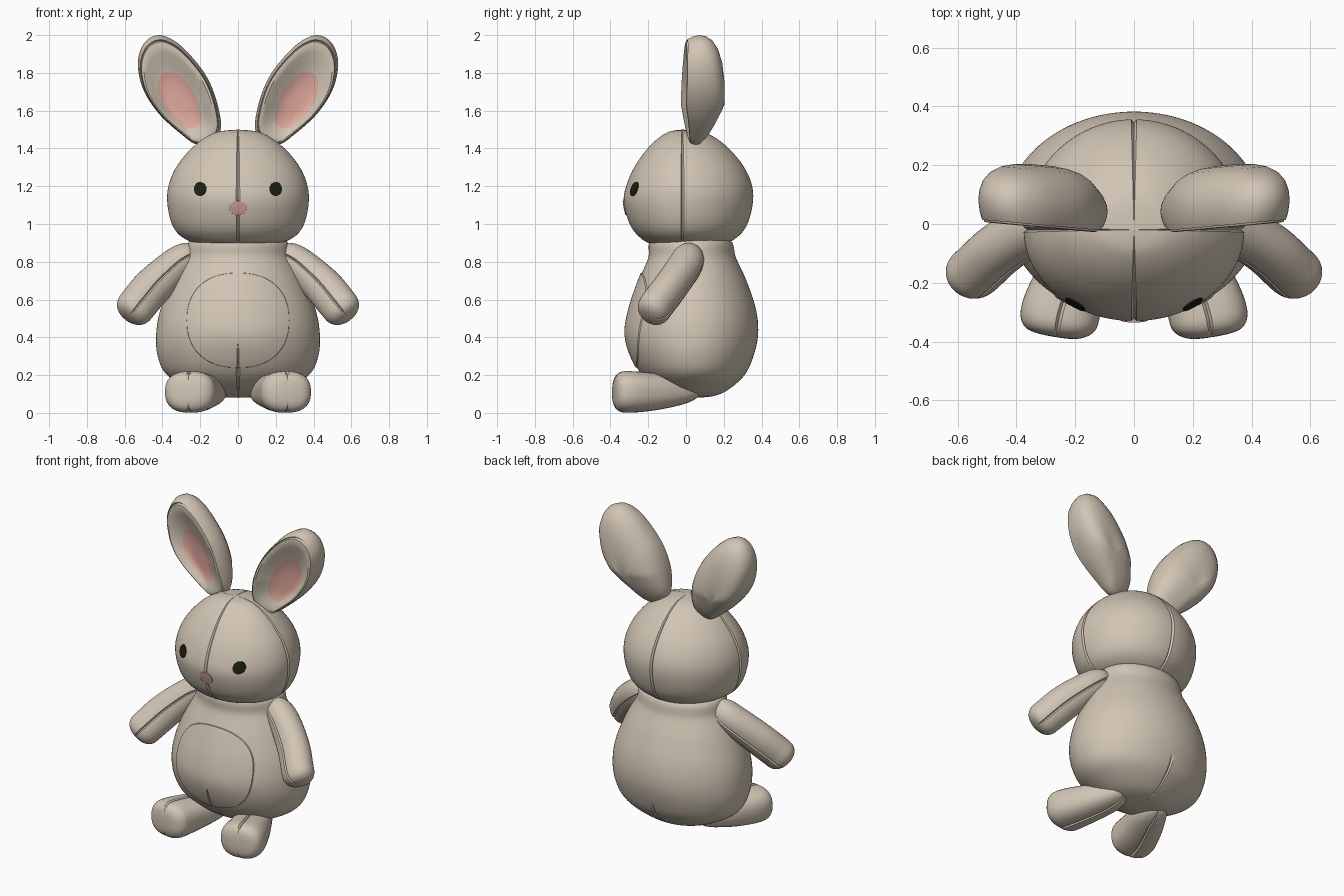
import bpy, bmesh, math
from mathutils import Vector

if "Cube" in bpy.data.objects:
    bpy.data.objects.remove(bpy.data.objects["Cube"])


def material(name, rgb):
    m = bpy.data.materials.new(name)
    m.diffuse_color = (*rgb, 1)
    m.use_nodes = True
    m.node_tree.nodes["Principled BSDF"].inputs["Base Color"].default_value = m.diffuse_color
    return m


FUR = material("beige fur", (0.64, 0.56, 0.46))
EAR_PINK = material("ear pink", (0.75, 0.40, 0.34))
NOSE_PINK = material("nose pink", (0.60, 0.35, 0.30))
EYE_DARK = material("eye dark", (0.012, 0.013, 0.006))


def spline(pts, u, closed=False):
    """Catmull-Rom point at u in 0..1 for tuples of any size."""
    n = len(pts)
    s = u * (n if closed else n - 1)
    i = min(int(s), n - 1 if closed else n - 2)
    f = s - i
    pick = (lambda k: pts[k % n]) if closed else (lambda k: pts[max(0, min(n - 1, k))])
    return [0.5 * (2 * b + (c - a) * f + (2 * a - 5 * b + 4 * c - d) * f * f
                   + (3 * b - a - 3 * c + d) * f ** 3)
            for a, b, c, d in zip(pick(i - 1), pick(i), pick(i + 1), pick(i + 2))]


def columns(n, seams=(), gap=0.025):
    """Angles round a ring, tightened beside each seam: (angle, seam or None)."""
    out = []
    for k in range(n):
        a = 360 * k / n
        if all(abs((a - s + 180) % 360 - 180) > math.degrees(gap) * 1.2 for s in seams):
            out.append((math.radians(a), None))
    for s in seams:
        r = math.radians(s)
        out += [(r - gap, None), (r, s), (r + gap, None)]
    return sorted(out, key=lambda c: c[0])


def skin(name, rings, mats, ring_mat=None, mirror=False, front=False):
    """Join closed rings of points into one smooth mesh object."""
    bm = bmesh.new()
    vs = [[bm.verts.new(p) for p in ring] for ring in rings]
    n = len(vs[0])
    for i in range(len(vs) - 1):
        for j in range(n):
            f = bm.faces.new((vs[i][j], vs[i][(j + 1) % n], vs[i + 1][(j + 1) % n], vs[i + 1][j]))
            f.material_index = ring_mat(i) if ring_mat else 0
    bmesh.ops.remove_doubles(bm, verts=bm.verts, dist=1e-5)
    bmesh.ops.recalc_face_normals(bm, faces=bm.faces)
    if front and sum(f.normal.y * f.calc_area() for f in bm.faces) > 0:
        bmesh.ops.reverse_faces(bm, faces=bm.faces)
    me = bpy.data.meshes.new(name)
    bm.to_mesh(me)
    bm.free()
    for m in mats:
        me.materials.append(m)
    ob = bpy.data.objects.new(name, me)
    bpy.context.collection.objects.link(ob)
    bpy.ops.object.select_all(action="DESELECT")
    ob.select_set(True)
    bpy.context.view_layer.objects.active = ob
    bpy.ops.object.shade_smooth_by_angle(angle=math.radians(35))
    if mirror:
        ob.modifiers.new("mirror", "MIRROR").use_mirror_merge = False
    return ob


def lofted(name, profile, yc, seams, seam_rule):
    """Upright rounded form from (z, half width, front y, back y) sections."""
    levels = [spline(profile, k / 70) for k in range(71)]
    rings = []
    for z, rx, yf, yb in levels:
        ring = []
        for a, seam in columns(96, seams):
            g = 1
            if seam is not None and seam_rule(seam, z):
                g = 1 - min(0.25, 0.012 / max(rx, 0.01))
            ry = (yb - yc) if math.sin(a) > 0 else (yc - yf)
            ring.append((rx * g * math.cos(a), yc + ry * g * math.sin(a), z))
        rings.append(ring)
    skin(name, rings, [FUR])

    def front_y(x, z):
        for p, q in zip(levels, levels[1:]):
            if p[0] <= z <= q[0]:
                f = (z - p[0]) / max(q[0] - p[0], 1e-6)
                rx, yf = p[1] + (q[1] - p[1]) * f, p[2] + (q[2] - p[2]) * f
                return yc - (yc - yf) * math.sqrt(max(0, 1 - (x / rx) ** 2))
    return front_y


def patch(name, front_y, cx, cz, rx, rz, lift, mat, power=2, seams=(), mirror=False):
    """Thin plate laid on the front of a form."""
    steps = [(k / 16, lift) for k in range(17)] + [(1.015, -0.012)]
    rings = []
    for t, up in steps:
        ring = []
        for a, seam in columns(64, seams):
            c, s = math.cos(a), math.sin(a)
            r = t / (abs(c) ** power + abs(s) ** power) ** (1 / power)
            x, z = cx + rx * r * c, cz + rz * r * s
            dent = 0.01 if seam is not None and 0.5 < t < 1 else 0
            ring.append((x, front_y(x, z) - up + dent, z))
        rings.append(ring)
    skin(name, rings, [mat], mirror=mirror, front=True)


def limb(name, path, cap, power, seams, ref):
    """Stuffed tube through (x, y, z, half width, half height) with round ends."""
    rings, n = [], 44
    for k in range(n + 1):
        u = 0.5 - 0.5 * math.cos(math.pi * k / n)
        p = spline(path, u)
        lo, hi = spline(path, max(0, u - 0.02)), spline(path, min(1, u + 0.02))
        t = (Vector(hi[:3]) - Vector(lo[:3])).normalized()
        side = t.cross(Vector(ref)).normalized()
        up = side.cross(t)
        w = max(0, 1 - min(u, 1 - u) / cap)
        shrink = max(0, 1 - w ** power) ** (1 / power)
        ring = []
        for a, seam in columns(36, seams, 0.07):
            c, s = math.cos(a), math.sin(a)
            r = shrink / (abs(c) ** power + abs(s) ** power) ** (1 / power)
            if seam is not None:
                r *= 0.9
            ring.append(Vector(p[:3]) + side * (c * r * p[3]) + up * (s * r * p[4]))
        rings.append(ring)
    skin(name, rings, [FUR], mirror=True)


# Body: pear shape with short seams low at front and back
body_y = lofted("body", [
    (0.08, 0, 0.04, 0.04), (0.088, 0.13, -0.04, 0.14), (0.12, 0.24, -0.13, 0.22),
    (0.20, 0.375, -0.23, 0.31), (0.30, 0.425, -0.29, 0.357), (0.42, 0.433, -0.32, 0.382),
    (0.55, 0.41, -0.30, 0.37), (0.70, 0.35, -0.25, 0.32), (0.82, 0.285, -0.20, 0.265),
    (0.92, 0.24, -0.175, 0.225), (0.93, 0, 0.04, 0.04)],
    0.04, (90, 270), lambda s, z: z < 0.28)
patch("belly_panel", body_y, 0, 0.49, 0.27, 0.25, 0.006, FUR, 2.3, (270,))

# Head: seams over the middle and from side to side
head_y = lofted("head", [
    (0.895, 0, -0.02, -0.02), (0.897, 0.20, -0.18, 0.19), (0.93, 0.295, -0.245, 0.27),
    (1.0, 0.35, -0.298, 0.325), (1.12, 0.375, -0.33, 0.355), (1.22, 0.363, -0.31, 0.345),
    (1.32, 0.315, -0.262, 0.295), (1.42, 0.225, -0.185, 0.205), (1.484, 0.12, -0.10, 0.10),
    (1.50, 0, -0.02, -0.02)],
    -0.02, (0, 90, 180, 270), lambda s, z: True)
patch("eyes", head_y, 0.2, 1.185, 0.033, 0.037, 0.005, EYE_DARK, mirror=True)
patch("nose", head_y, 0, 1.085, 0.045, 0.038, 0.005, NOSE_PINK)

# Arms and feet
limb("arms", [
    (0.21, 0.02, 0.86, 0.075, 0.075), (0.32, 0.0, 0.79, 0.09, 0.09),
    (0.45, -0.08, 0.67, 0.09, 0.103), (0.53, -0.152, 0.575, 0.09, 0.103),
    (0.585, -0.20, 0.505, 0.09, 0.10)], 0.2, 2, (0, 180), (0.7, 0, 0.7))
limb("feet", [
    (0.13, 0.07, 0.125, 0.07, 0.055), (0.16, -0.05, 0.118, 0.10, 0.08),
    (0.21, -0.18, 0.112, 0.12, 0.10), (0.25, -0.30, 0.111, 0.134, 0.11),
    (0.265, -0.385, 0.112, 0.125, 0.106)], 0.22, 2.5, (90, 270), (0, 0, 1))

# Ears: outline scaled through a hollow front, a seamed rim and a rounded back
outline = [(0.42, 2.0), (0.495, 1.96), (0.53, 1.86), (0.505, 1.72), (0.42, 1.585),
           (0.30, 1.475), (0.215, 1.42), (0.13, 1.44), (0.09, 1.51), (0.11, 1.64),
           (0.16, 1.77), (0.24, 1.88), (0.33, 1.965)]
section = [(0, 0.05), (0.25, 0.05), (0.40, 0.044), (0.52, 0.032), (0.65, 0.015),
           (0.78, -0.004), (0.85, -0.012), (0.91, -0.01), (0.925, 0.004), (0.94, -0.004),
           (0.975, 0.02), (1.0, 0.06), (0.985, 0.095), (0.93, 0.13), (0.82, 0.16),
           (0.65, 0.183), (0.45, 0.195), (0.22, 0.20), (0, 0.20)]
ear_rings = []
for t, y in section:
    ring = []
    for k in range(72):
        ox, oz = spline(outline, k / 72, closed=True)
        x, z = 0.31 + (ox - 0.31) * t, 1.60 + (oz - 1.60) * t
        thick = max(0.35, min(1, 0.4 + (z - 1.42) * 2.8))
        ring.append((x, 0.06 + (y - 0.06) * thick + 0.09 * (x - 0.31), z))
    ear_rings.append(ring)
skin("ears", ear_rings, [FUR, EAR_PINK], lambda i: 1 if i < 3 else 0, mirror=True)
